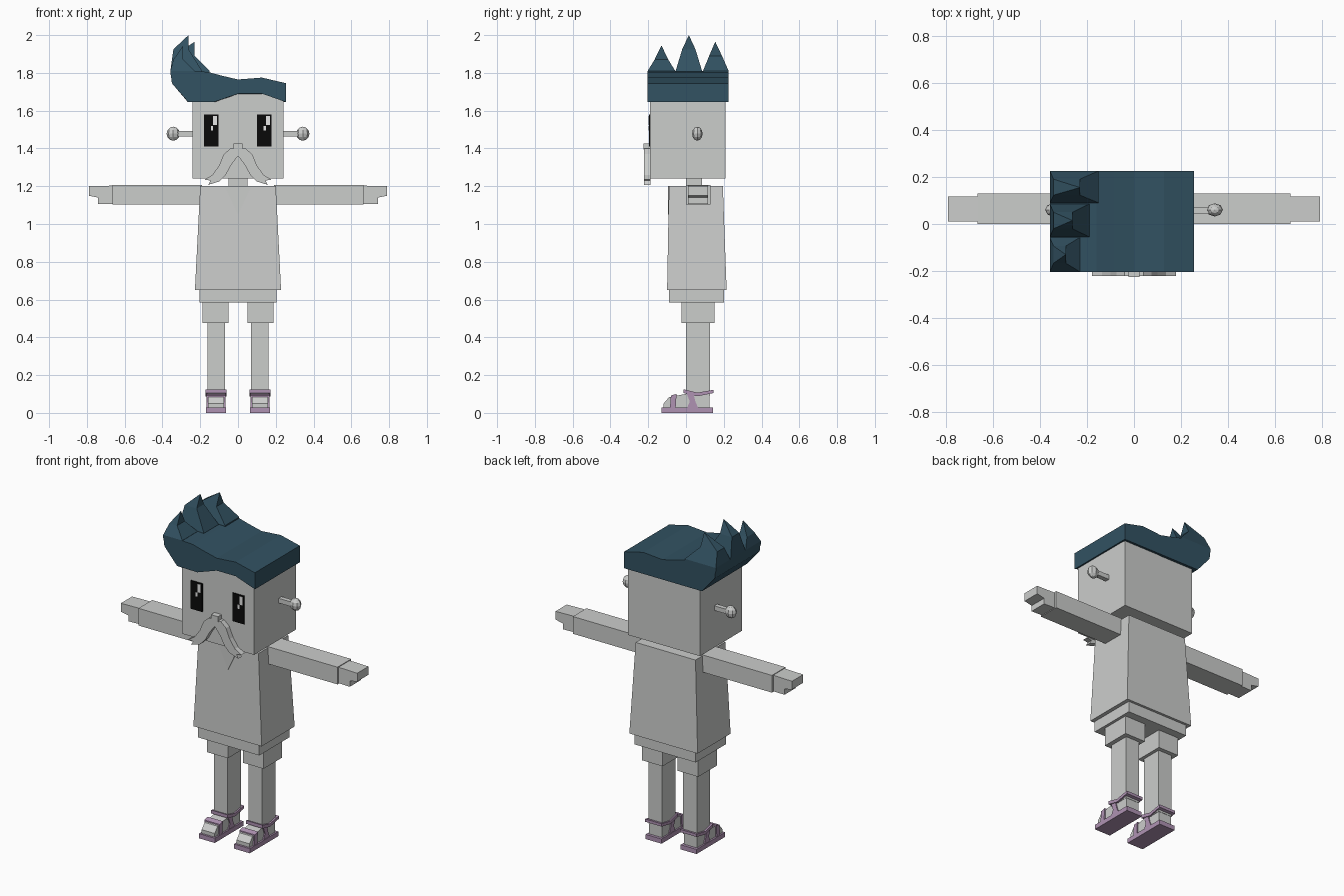
import bpy
import bmesh

cube = bpy.data.objects.get("Cube")
if cube:
    bpy.data.objects.remove(cube, do_unlink=True)


def material(name, r, g, b):
    mat = bpy.data.materials.new(name)
    mat.use_nodes = True
    mat.diffuse_color = (r, g, b, 1)
    mat.node_tree.nodes["Principled BSDF"].inputs["Base Color"].default_value = (r, g, b, 1)
    return mat


grey = material("pale grey", 0.6, 0.61, 0.6)
teal = material("dark teal", 0.032, 0.084, 0.122)
lilac = material("lilac", 0.43, 0.29, 0.45)
black = material("black", 0.003, 0.003, 0.003)
white = material("white", 0.95, 0.95, 0.95)


def finish(name, bm, mat, mirror=False):
    bmesh.ops.recalc_face_normals(bm, faces=bm.faces)
    mesh = bpy.data.meshes.new(name)
    bm.to_mesh(mesh)
    bm.free()
    mesh.materials.append(mat)
    obj = bpy.data.objects.new(name, mesh)
    bpy.context.scene.collection.objects.link(obj)
    if mirror:
        obj.modifiers.new("Mirror", "MIRROR").use_mirror_merge = False
    return obj


def loft(name, rings, mat, mirror=False, tip=None):
    """Join matching rings of points, closing the ends or meeting at a tip."""
    bm = bmesh.new()
    loops = [[bm.verts.new(p) for p in ring] for ring in rings]
    count = len(loops[0])
    for low, high in zip(loops, loops[1:]):
        for i in range(count):
            j = (i + 1) % count
            bm.faces.new((low[i], low[j], high[j], high[i]))
    bm.faces.new(loops[0])
    if tip:
        point = bm.verts.new(tip)
        for i in range(count):
            bm.faces.new((loops[-1][i], loops[-1][(i + 1) % count], point))
    else:
        bm.faces.new(loops[-1])
    return finish(name, bm, mat, mirror)


def rect(x, y, z):
    return [(x[0], y[0], z), (x[1], y[0], z), (x[1], y[1], z), (x[0], y[1], z)]


def box(name, x, y, z, mat, mirror=False):
    return loft(name, [rect(x, y, z[0]), rect(x, y, z[1])], mat, mirror)


def front_prism(name, outline, y, mat, mirror=False):
    return loft(name, [[(a, d, b) for a, b in outline] for d in y], mat, mirror)


def side_prism(name, outline, x, mat, mirror=False):
    return loft(name, [[(d, a, b) for a, b in outline] for d in x], mat, mirror)


# Head, neck and tapered torso
box("head", (-0.24, 0.24), (-0.19, 0.21), (1.24, 1.72), grey)
box("neck", (-0.05, 0.05), (0, 0.085), (1.18, 1.25), grey)
loft("torso", [rect((-0.228, 0.228), (-0.10, 0.215), 0.65),
               rect((-0.2, 0.2), (-0.09, 0.195), 1.2)], grey)
front_prism("collar", [(-0.07, 1.2), (0.07, 1.2), (0, 1.05)], (-0.096, -0.09), grey)

# Arms and hands with a thumb step
box("arms", (0.19, 0.665), (0, 0.13), (1.103, 1.207), grey, True)
front_prism("hands", [(0.66, 1.203), (0.79, 1.2), (0.79, 1.15), (0.74, 1.14),
                      (0.74, 1.105), (0.66, 1.107)], (0.01, 0.117), grey, True)

# Shorts and legs
box("shorts_hips", (-0.205, 0.205), (-0.09, 0.2), (0.585, 0.65), grey)
box("shorts_legs", (0.05, 0.188), (-0.025, 0.152), (0.475, 0.585), grey, True)
box("legs", (0.07, 0.162), (0, 0.127), (0.09, 0.475), grey, True)

# Feet and sandals
side_prism("feet", [(-0.118, 0.025), (-0.118, 0.05), (-0.09, 0.083), (-0.03, 0.095),
                    (0, 0.1), (0.125, 0.1), (0.125, 0.025)], (0.073, 0.16), grey, True)
box("sandal_soles", (0.064, 0.17), (-0.13, 0.142), (0, 0.028), lilac, True)
side_prism("toe_straps", [(-0.085, 0.025), (-0.08, 0.092), (-0.05, 0.1), (-0.055, 0.025)],
           (0.066, 0.168), lilac, True)
side_prism("ankle_straps", [(-0.012, 0.105), (-0.012, 0.125), (0.06, 0.107), (0.145, 0.122),
                            (0.145, 0.105), (0.06, 0.088)], (0.062, 0.172), lilac, True)
side_prism("side_straps", [(0, 0.112), (0.04, 0.1), (0.05, 0.06), (0.065, 0.025),
                           (0.005, 0.025), (0.02, 0.06)], (0.067, 0.167), lilac, True)

# Ears: a short stalk with a knob
box("ear_stalks", (0.23, 0.33), (0.045, 0.073), (1.464, 1.492), grey, True)
bm = bmesh.new()
bmesh.ops.create_uvsphere(bm, u_segments=8, v_segments=6, radius=1)
bmesh.ops.scale(bm, vec=(0.035, 0.028, 0.037), verts=bm.verts)
bmesh.ops.translate(bm, vec=(0.343, 0.06, 1.478), verts=bm.verts)
finish("ear_knobs", bm, grey, True)

# Eyes with highlights on the same side of each
for side, x in (("right", -0.18), ("left", 0.1)):
    box(side + "_eye", (x, x + 0.078), (-0.197, -0.189), (1.41, 1.58), black)
    box(side + "_eye_glint", (x + 0.048, x + 0.07), (-0.199, -0.195), (1.523, 1.573), white)
    box(side + "_eye_spark", (x + 0.036, x + 0.048), (-0.199, -0.195), (1.495, 1.52), white)

# Nose and moustache
box("nose", (-0.024, 0.024), (-0.225, -0.189), (1.395, 1.426), grey)
front_prism("moustache", [(0, 1.4), (0.04, 1.4), (0.075, 1.37), (0.1, 1.31), (0.135, 1.26),
                          (0.178, 1.235), (0.145, 1.23), (0.158, 1.207), (0.1, 1.225),
                          (0.065, 1.26), (0.035, 1.315), (0, 1.36)],
            (-0.222, -0.189), grey, True)

# Hair: wavy top, arched fringe at the front, straight hem at the back
top = [(0.255, 1.745), (0.127, 1.775), (0, 1.765), (-0.085, 1.785), (-0.16, 1.805),
       (-0.25, 1.81), (-0.358, 1.81), (-0.35, 1.745)]
hem = [(-0.265, 1.647), (-0.13, 1.645), (0, 1.69), (0.127, 1.69), (0.255, 1.645)]
front = [(x, -0.203, z) for x, z in top + hem]
back = [(x, 0.226, z) for x, z in top] + [(x, 0.226, 1.645) for x, z in hem]
loft("hair", [front, back], teal)

# Hair spikes curling up along the swept side
for name, y0, y1, inner, tip in (("front", -0.203, -0.057, -0.23, (-0.29, -0.13, 1.945)),
                                 ("middle", -0.055, 0.085, -0.19, (-0.262, 0.015, 2.0)),
                                 ("back", 0.09, 0.226, -0.15, (-0.23, 0.155, 1.965))):
    rings = []
    for z, out, inn, t in ((1.79, -0.358, inner, 0), (1.81, -0.358, inner, 0),
                           (tip[2] - 0.075, -0.342, tip[0], 0.5)):
        a, b = y0 + (tip[1] - y0) * t, y1 + (tip[1] - y1) * t
        rings.append(rect((out, inn), (a, b), z))
    loft(name + "_hair_spike", rings, teal, tip=tip)
